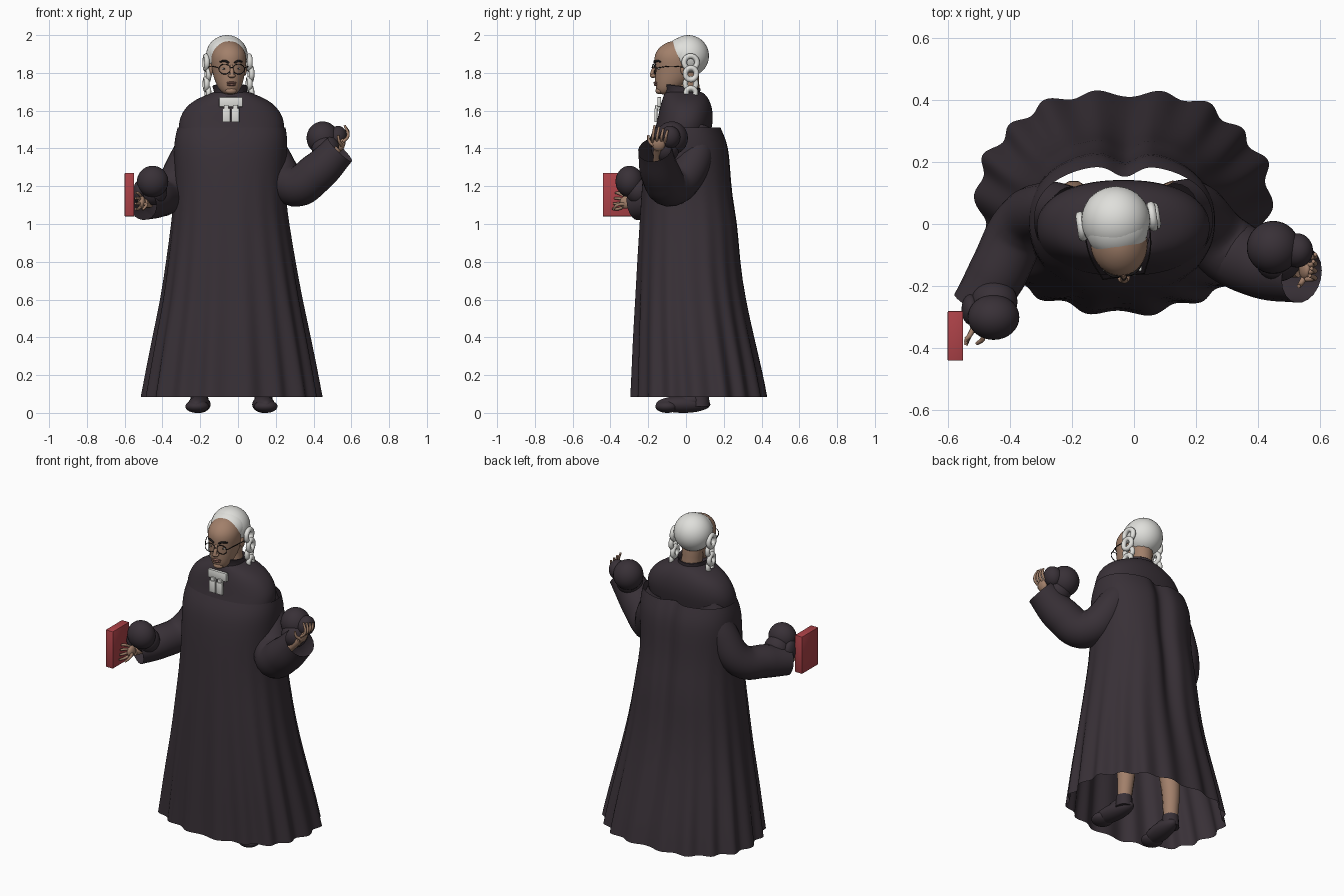
import bpy, bmesh, math
from mathutils import Matrix, Vector

def material(name, rgb):
    m = bpy.data.materials.new(name)
    m.diffuse_color = (*rgb, 1)
    return m

ROBE = material("dark plum cloth", (0.040, 0.030, 0.038))
SKIN = material("brown skin", (0.36, 0.215, 0.145))
WHITE = material("off white", (0.74, 0.74, 0.71))
RED = material("red cover", (0.42, 0.055, 0.065))
BLACK = material("black", (0.012, 0.010, 0.010))
LIP = material("lip", (0.25, 0.12, 0.095))

def finish(name, bm, mat, angle=50):
    bmesh.ops.recalc_face_normals(bm, faces=bm.faces)
    me = bpy.data.meshes.new(name)
    bm.to_mesh(me)
    bm.free()
    ob = bpy.data.objects.new(name, me)
    bpy.context.collection.objects.link(ob)
    me.materials.append(mat)
    bpy.context.view_layer.objects.active = ob
    ob.select_set(True)
    bpy.ops.object.shade_smooth_by_angle(angle=math.radians(angle))
    ob.select_set(False)
    return ob

def loft(name, stations, mat, n=32, power=1.0, shape=None, caps=False):
    """Stations are (z, xmin, xmax, ymin, ymax, extra)."""
    bm = bmesh.new()
    rings = []
    for z, x0, x1, y0, y1, extra in stations:
        ring = []
        for i in range(n):
            a = math.tau * i / n
            c, s = math.cos(a), math.sin(a)
            x = math.copysign(abs(c) ** power, c) * (x1 - x0) / 2
            y = math.copysign(abs(s) ** power, s) * (y1 - y0) / 2
            p = Vector((x + (x0 + x1) / 2, y + (y0 + y1) / 2, z))
            ring.append(bm.verts.new(shape(p, a, extra) if shape else p))
        rings.append(ring)
    for r, q in zip(rings, rings[1:]):
        for i in range(n):
            bm.faces.new((r[i], r[(i + 1) % n], q[(i + 1) % n], q[i]))
    if caps:
        bm.faces.new(rings[0])
        bm.faces.new(rings[-1])
    ob = finish(name, bm, mat, 80)
    sub = ob.modifiers.new("smooth", 'SUBSURF')
    sub.levels = sub.render_levels = 1
    return ob

def ball(name, loc, size, mat, rot=(0, 0, 0)):
    bm = bmesh.new()
    bmesh.ops.create_uvsphere(bm, u_segments=32, v_segments=18, radius=1)
    bmesh.ops.scale(bm, vec=size, verts=bm.verts)
    ob = finish(name, bm, mat)
    ob.location, ob.rotation_euler = loc, rot
    return ob

def box(name, lo, hi, mat, bevel=0.004):
    bm = bmesh.new()
    bmesh.ops.create_cube(bm, size=1)
    lo, hi = Vector(lo), Vector(hi)
    bmesh.ops.scale(bm, vec=hi - lo, verts=bm.verts)
    bmesh.ops.translate(bm, vec=(lo + hi) / 2, verts=bm.verts)
    bmesh.ops.bevel(bm, geom=bm.edges[:], offset=bevel, segments=2, affect='EDGES', profile=0.5)
    return finish(name, bm, mat, 30)

def tube(name, points, mat, caps=True, cyclic=False, res=4):
    """Points are (x, y, z, radius) along a smooth path."""
    cu = bpy.data.curves.new(name, 'CURVE')
    cu.dimensions = '3D'
    cu.bevel_depth, cu.bevel_resolution, cu.resolution_u = 1, res, 8
    cu.use_fill_caps = caps
    sp = cu.splines.new('BEZIER')
    sp.bezier_points.add(len(points) - 1)
    for bp, (x, y, z, r) in zip(sp.bezier_points, points):
        bp.co, bp.radius = (x, y, z), r
        bp.handle_left_type = bp.handle_right_type = 'AUTO'
    sp.use_cyclic_u = cyclic
    ob = bpy.data.objects.new(name, cu)
    bpy.context.collection.objects.link(ob)
    cu.materials.append(mat)
    bpy.ops.object.select_all(action='DESELECT')
    bpy.context.view_layer.objects.active = ob
    ob.select_set(True)
    bpy.ops.object.convert(target='MESH')
    ob = bpy.context.object
    bpy.ops.object.shade_smooth_by_angle(angle=math.radians(60))
    ob.select_set(False)
    return ob

def ring(name, loc, ru, rv, thick, mat, plane):
    pts = []
    for i in range(8):
        a = math.tau * i / 8
        u, v = ru * math.cos(a), rv * math.sin(a)
        d = (0, u, v) if plane == 'YZ' else (u, 0, v)
        pts.append((loc[0] + d[0], loc[1] + d[1], loc[2] + d[2], thick))
    return tube(name, pts, mat, False, True, 3)

# Robe: open tube with folds that grow towards the hem and a groove down the back
def folds(p, a, amp):
    k = 1 + amp * math.cos(18 * a + 0.5) + amp * 0.4 * math.sin(7 * a)
    x, y = (p.x + 0.035) * k - 0.035, (p.y - 0.06) * k + 0.06
    if math.sin(a) > 0:
        y -= 0.04 * math.exp(-((x + 0.03) / 0.05) ** 2) * min(1, max(0, (p.z - 0.2) / 0.8))
    return Vector((x, y, p.z))

loft("robe", [
    (0.085, -0.50, 0.435, -0.285, 0.425, 0.035), (0.20, -0.48, 0.415, -0.28, 0.405, 0.032),
    (0.40, -0.445, 0.378, -0.275, 0.36, 0.025), (0.60, -0.405, 0.337, -0.265, 0.318, 0.017),
    (0.80, -0.378, 0.302, -0.257, 0.29, 0.010), (1.00, -0.352, 0.27, -0.245, 0.28, 0.006),
    (1.15, -0.337, 0.25, -0.237, 0.25, 0.003), (1.30, -0.338, 0.255, -0.225, 0.24, 0),
    (1.40, -0.34, 0.262, -0.212, 0.232, 0), (1.46, -0.333, 0.26, -0.192, 0.212, 0),
    (1.51, -0.32, 0.252, -0.165, 0.19, 0)], ROBE, 120, 0.88, folds)

# Rounded shoulders under the robe, meeting its front, with a standing collar
loft("shoulders", [
    (1.25, -0.27, 0.19, -0.215, 0.10, 0), (1.42, -0.30, 0.225, -0.195, 0.12, 0),
    (1.50, -0.318, 0.248, -0.163, 0.135, 0), (1.56, -0.311, 0.243, -0.15, 0.145, 0),
    (1.62, -0.278, 0.207, -0.138, 0.138, 0), (1.66, -0.225, 0.155, -0.125, 0.122, 0),
    (1.69, -0.15, 0.08, -0.115, 0.10, 0), (1.705, -0.12, 0.045, -0.105, 0.075, 0)],
    ROBE, 40, 0.9, caps=True)
loft("collar", [(1.67, -0.13, 0.055, -0.115, 0.085, 0), (1.70, -0.125, 0.045, -0.115, 0.072, 0),
                (1.735, -0.14, 0.055, -0.135, 0.08, 0), (1.73, -0.13, 0.045, -0.125, 0.07, 0),
                (1.69, -0.11, 0.03, -0.10, 0.06, 0)], ROBE, 32,
     shape=lambda p, a, e: p - Vector((0, 0, 0.012 * math.sin(a))))

# Sleeves with puffs and folds above the cuffs
tube("right_sleeve", [(-0.20, 0.04, 1.50, 0.08), (-0.28, 0.045, 1.33, 0.09), (-0.365, -0.01, 1.165, 0.095),
                      (-0.44, -0.16, 1.125, 0.095), (-0.505, -0.27, 1.105, 0.085)], ROBE, False, res=8)
tube("left_sleeve", [(0.13, 0.05, 1.50, 0.08), (0.19, 0.05, 1.35, 0.09), (0.30, -0.08, 1.20, 0.108),
                     (0.415, -0.135, 1.27, 0.106), (0.54, -0.165, 1.395, 0.09)], ROBE, False, res=8)
ball("right_cuff_puff", (-0.452, -0.30, 1.225), (0.083, 0.073, 0.083), ROBE)
ball("right_cuff_gather", (-0.45, -0.25, 1.175), (0.075, 0.07, 0.075), ROBE)
ball("right_cuff_fold", (-0.525, -0.275, 1.17), (0.03, 0.05, 0.06), ROBE)
ball("left_cuff_puff", (0.448, -0.075, 1.455), (0.085, 0.085, 0.088), ROBE)
ball("left_cuff_gather", (0.465, -0.11, 1.40), (0.075, 0.075, 0.075), ROBE)
ball("left_cuff_fold", (0.525, -0.085, 1.46), (0.05, 0.055, 0.06), ROBE, (0, 0.3, 0))

# Hands and fingers
tube("left_wrist", [(0.45, -0.15, 1.32, 0.024), (0.53, -0.15, 1.40, 0.022)], SKIN)
ball("left_palm", (0.55, -0.145, 1.42), (0.017, 0.034, 0.035), SKIN, (0, 0.3, 0))
for i in range(4):
    y = -0.178 + i * 0.023
    tube("left_finger", [(0.555, y, 1.435, 0.008), (0.582, y + 0.003, 1.465, 0.008),
                         (0.565 + 0.006 * i, y + 0.012, 1.522 - 0.008 * i, 0.006)], SKIN)
tube("left_thumb", [(0.55, -0.17, 1.415, 0.010), (0.535, -0.195, 1.44, 0.008), (0.53, -0.20, 1.47, 0.006)], SKIN)
tube("right_wrist", [(-0.47, -0.22, 1.11, 0.025), (-0.50, -0.30, 1.11, 0.025)], SKIN)
ball("right_palm", (-0.51, -0.315, 1.115), (0.02, 0.036, 0.034), SKIN)
for i in range(4):
    z = 1.08 + i * 0.028
    tube("right_finger", [(-0.515, -0.33, 0.3 * 1.115 + 0.7 * z, 0.008), (-0.53, -0.36, z, 0.008),
                          (-0.542, -0.39 + 0.006 * i, z, 0.006)], SKIN)
tube("right_thumb", [(-0.495, -0.33, 1.105, 0.010), (-0.485, -0.365, 1.10, 0.008), (-0.505, -0.385, 1.075, 0.006)], SKIN)

# Book
box("book", (-0.60, -0.44, 1.04), (-0.55, -0.28, 1.27), RED)

# Legs and shoes
for side, x in (("right", -0.205), ("left", 0.135)):
    s = 1 if x > 0 else -1
    tube(side + "_leg", [(x, 0.075, 0.07, 0.04), (x * 0.95, 0.085, 0.3, 0.055),
                         (x * 0.85, 0.05, 0.55, 0.065), (x * 0.75, 0.02, 0.9, 0.085)], SKIN)
    tube(side + "_ankle", [(x, 0.075, 0.035, 0.05), (x, 0.075, 0.105, 0.046)], ROBE)
    ball(side + "_shoe", (x, -0.015, 0.045), (0.058, 0.145, 0.045), ROBE, (0, 0, 0.12 * s))
    ball(side + "_instep", (x, 0.015, 0.06), (0.048, 0.09, 0.042), ROBE, (0.2, 0, 0))
    ball(side + "_toe", (x + 0.012 * s, -0.10, 0.034), (0.062, 0.062, 0.034), ROBE)

# White neck bands
box("band_bar", (-0.10, -0.152, 1.62), (0.025, -0.132, 1.672), WHITE)
for x in (-0.083, -0.035):
    box("band_tab", (x, -0.168, 1.54), (x + 0.042, -0.152, 1.612), WHITE, 0.002)
    box("band_hanger", (x + 0.008, -0.163, 1.60), (x + 0.034, -0.14, 1.63), WHITE, 0.002)

# Head, built facing forward about x = 0 and then turned
tube("neck", [(-0.045, 0.01, 1.66, 0.062), (-0.05, 0.01, 1.74, 0.06), (-0.055, 0.0, 1.83, 0.065)], SKIN)
head = [loft("head", [(z, -rx, rx, cy - ry, cy + ry, 0) for z, cy, rx, ry in (
    (1.685, -0.11, 0.022, 0.025), (1.697, -0.105, 0.045, 0.05), (1.73, -0.085, 0.066, 0.078),
    (1.78, -0.06, 0.082, 0.107), (1.83, -0.055, 0.09, 0.111), (1.875, -0.06, 0.095, 0.111),
    (1.91, -0.06, 0.088, 0.102), (1.94, -0.055, 0.07, 0.082), (1.965, -0.045, 0.04, 0.052),
    (1.97, -0.04, 0.015, 0.02))], SKIN, 32, caps=True)]
head.append(ball("hair", (0, 0.012, 1.89), (0.111, 0.11, 0.11), WHITE))
head.append(ball("hair_front", (0, -0.012, 1.903), (0.102, 0.10, 0.088), WHITE, (0.35, 0, 0)))
head.append(tube("nose", [(0, -0.163, 1.84, 0.008), (0, -0.178, 1.805, 0.011), (0, -0.182, 1.787, 0.012)], SKIN))
head.append(ball("nose_tip", (0, -0.176, 1.785), (0.02, 0.016, 0.012), SKIN))
head.append(ball("upper_lip", (0, -0.162, 1.748), (0.027, 0.012, 0.006), LIP))
head.append(ball("lower_lip", (0, -0.160, 1.737), (0.024, 0.012, 0.007), LIP))
head.append(ball("chin", (0, -0.143, 1.705), (0.03, 0.02, 0.018), SKIN))
for s in (-1, 1):
    head.append(ball("eye", (s * 0.036, -0.149, 1.822), (0.013, 0.008, 0.005), WHITE))
    head.append(ball("iris", (s * 0.036, -0.154, 1.822), (0.006, 0.004, 0.005), BLACK))
    head.append(tube("eyebrow", [(s * 0.014, -0.168, 1.853, 0.005), (s * 0.036, -0.162, 1.863, 0.006),
                                 (s * 0.06, -0.142, 1.858, 0.004)], BLACK))
    head.append(ring("lens_rim", (s * 0.037, -0.170, 1.82), 0.031, 0.026, 0.0022, BLACK, 'XZ'))
    head.append(tube("glasses_arm", [(s * 0.067, -0.17, 1.825, 0.0022), (s * 0.096, -0.10, 1.835, 0.0022),
                                     (s * 0.106, -0.02, 1.83, 0.0022)], BLACK))
    head.append(ball("ear", (s * 0.09, -0.02, 1.82), (0.012, 0.022, 0.035), SKIN))
    # Chain of looped hair at each side
    for i, (z, ry, rz) in enumerate(((1.855, 0.034, 0.034), (1.795, 0.029, 0.031),
                                     (1.742, 0.028, 0.029), (1.695, 0.025, 0.024))):
        x = s * 0.115 + 0.008 + 0.010 * (i % 2 - 0.5)
        head.append(ring("hair_loop", (x, 0.008, z), ry, rz, 0.0145, WHITE, 'YZ'))
head.append(tube("glasses_bridge", [(-0.008, -0.172, 1.825, 0.0022), (0, -0.182, 1.829, 0.0022),
                                    (0.008, -0.172, 1.825, 0.0022)], BLACK))
turn = Matrix.Translation((-0.057, 0, 0)) @ Matrix.Rotation(math.radians(8), 4, 'Z')
for ob in head:
    ob.matrix_world = turn @ Matrix.LocRotScale(ob.location, ob.rotation_euler, ob.scale)
